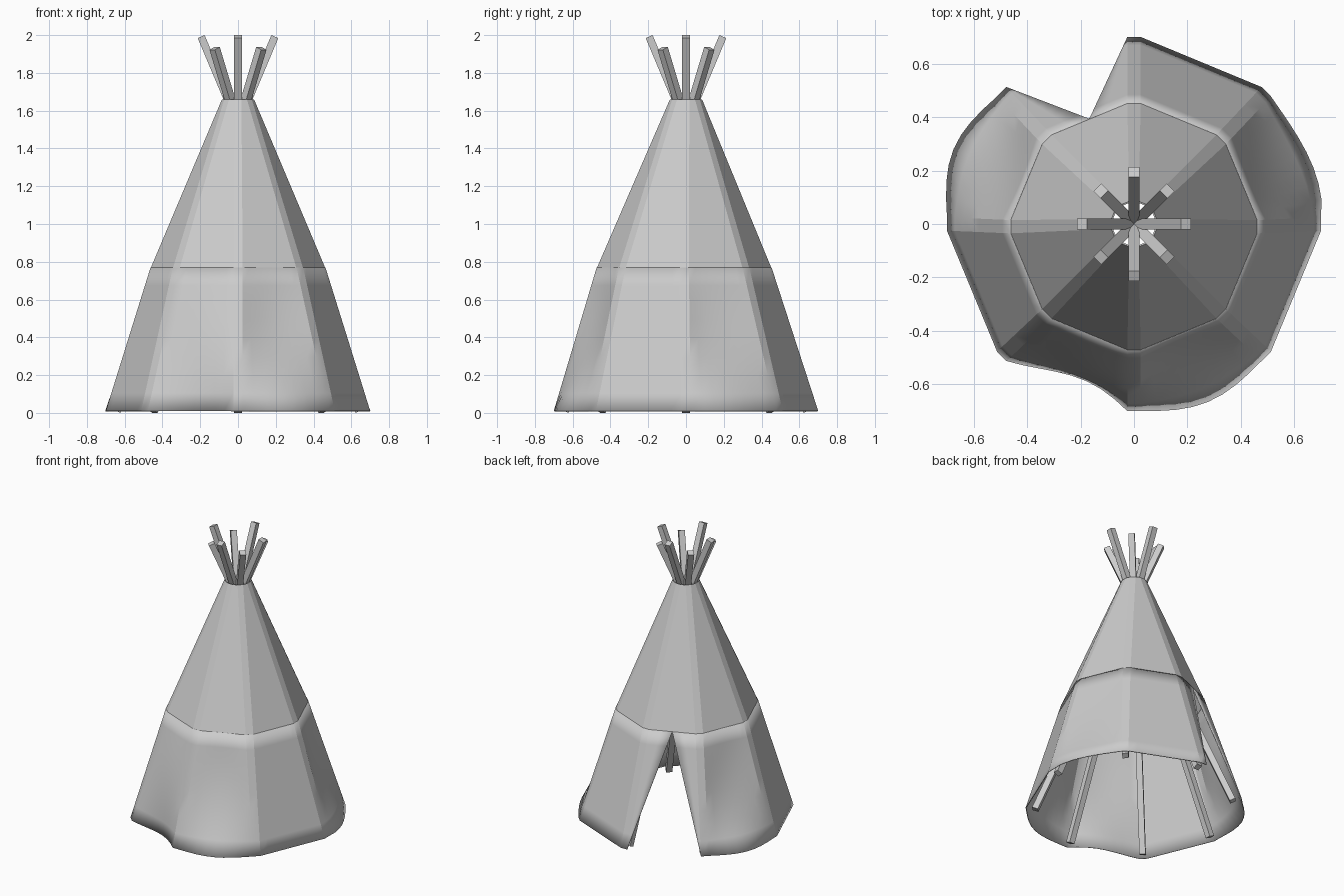
import bpy, bmesh, math
from mathutils import Vector, Matrix

if "Cube" in bpy.data.objects:
    bpy.data.objects.remove(bpy.data.objects["Cube"])

Z_TOP, Z_RING, Z_HEM = 1.66, 0.76, 0.01
N = 8


def corner(k, side, r, w, z, y=0.0):
    """Point on one side of the narrow flat where the cloth bends over pole k."""
    a = math.radians(45 * k)
    return Vector((r * math.cos(a) - side * w * math.sin(a),
                   r * math.sin(a) + side * w * math.cos(a) + y, z))


def grid(bm, fn, nu, nv):
    vs = [[bm.verts.new(fn(i / nu, j / nv)) for i in range(nu + 1)] for j in range(nv + 1)]
    for j in range(nv):
        for i in range(nu):
            bm.faces.new((vs[j][i], vs[j][i + 1], vs[j + 1][i + 1], vs[j + 1][i]))


def finish(bm, name, smooth):
    bmesh.ops.remove_doubles(bm, verts=bm.verts, dist=0.0005)
    me = bpy.data.meshes.new(name)
    bm.to_mesh(me)
    bm.free()
    ob = bpy.data.objects.new(name, me)
    bpy.context.collection.objects.link(ob)
    if smooth:
        bpy.ops.object.select_all(action='DESELECT')
        ob.select_set(True)
        bpy.context.view_layer.objects.active = ob
        bpy.ops.object.shade_smooth_by_angle(angle=math.radians(20))
    return ob


def cloth(ob):
    m = ob.modifiers.new("thickness", 'SOLIDIFY')
    m.thickness = 0.006
    m.offset = -1


# Upper cover: faceted cone with narrow flats over the poles
bm = bmesh.new()


def upper(k, side, v):
    low = corner(k, side, 0.465, 0.025, Z_RING, -0.01)
    return low.lerp(corner(k, side, 0.085, 0.018, Z_TOP), v)


for k in range(8):
    grid(bm, lambda u, v: upper(k, -1, v).lerp(upper(k, 1, v), u), 1, 1)
    grid(bm, lambda u, v: upper(k, 1, v).lerp(upper(k + 1, -1, v), u), 1, 1)
cloth(finish(bm, "upper_cover", False))

# Lower cover: eight panels, some of them billowing, with a door slit at the back
bm = bmesh.new()
waves = {0: (0.045, 0.4), 3: (0.075, 0.5), 5: (-0.045, 0.6), 6: (0.065, 0.5)}


def lower(k, side, v):
    low = corner(k, side, 0.70, 0.025, Z_HEM)
    return low.lerp(corner(k, side, 0.463, 0.025, Z_RING + 0.01, -0.01), v)


def panel(k):
    amount, peak = waves.get(k, (0, 0.5))
    a = math.radians(45 * k + 22.5)
    out = Vector((math.cos(a), math.sin(a), 0))
    power = math.log(0.5) / math.log(peak)

    def fn(u, v):
        t = 1 - v
        bump = math.sin(math.pi * u ** power) if 0 < u < 1 else 0
        height = t ** 3 - 0.3 * math.sin(math.pi * t)
        return lower(k, 1, v).lerp(lower(k + 1, -1, v), u) + out * amount * bump * height
    return fn


for k in range(8):
    grid(bm, lambda u, v: lower(k, -1, v).lerp(lower(k, 1, v), u), 1, N)
    if k != 2:
        grid(bm, panel(k), N, N)
apex = lower(2, 1, 1).lerp(lower(3, -1, 1), 0.5)
grid(bm, lambda u, v: lower(2, 1, v).lerp(lower(2, 1, 0).lerp(apex, v), u), 2, N)
grid(bm, lambda u, v: lower(3, -1, 0).lerp(apex, v).lerp(lower(3, -1, v), u), 2, N)
cloth(finish(bm, "lower_cover", True))

# Poles: square rods leaning across the centre and fanning out on top
for k in range(8):
    a = math.radians(45 * k)
    d = Vector((math.cos(a), math.sin(a), 0))
    r_top, z_top = (0.195, 1.992) if k % 2 == 0 else (0.175, 1.93)
    foot, tip = d * 0.64 + Vector((0, 0, 0.008)), -d * r_top + Vector((0, 0, z_top))
    axis = (tip - foot).normalized()
    side = Vector((-d.y, d.x, 0))
    rot = Matrix((side, axis.cross(side), axis)).transposed().to_4x4()
    bm = bmesh.new()
    bmesh.ops.create_cube(bm, size=1, matrix=Matrix.Translation((foot + tip) / 2) @ rot
                          @ Matrix.Diagonal((0.04, 0.04, (tip - foot).length, 1)))
    finish(bm, f"pole_{k + 1}", False)
